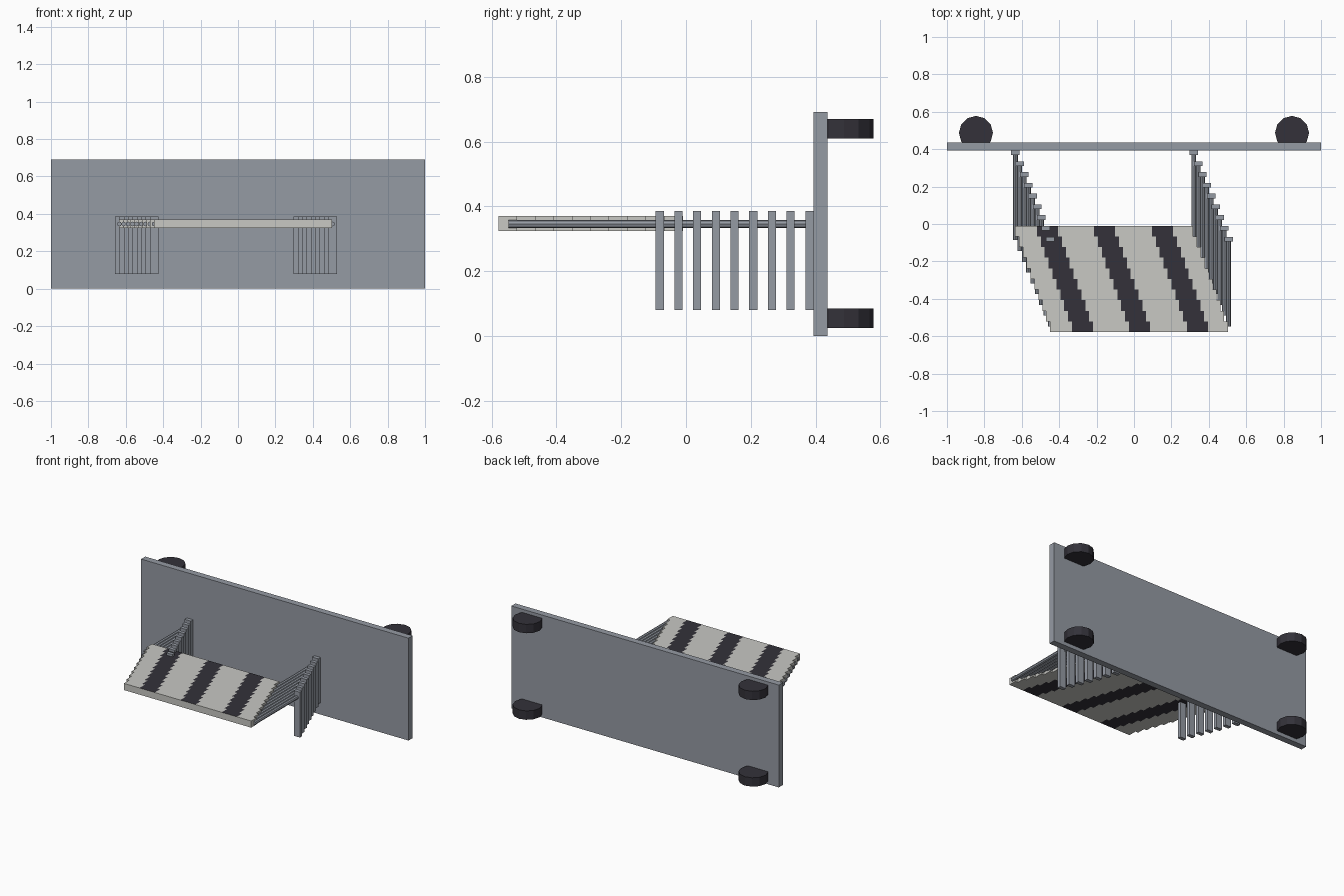
import bpy, bmesh, math
from mathutils import Matrix

if "Cube" in bpy.data.objects:
    bpy.data.objects.remove(bpy.data.objects["Cube"])


def material(name, rgb):
    m = bpy.data.materials.new(name)
    m.diffuse_color = (*rgb, 1)
    m.use_nodes = True
    m.node_tree.nodes["Principled BSDF"].inputs["Base Color"].default_value = m.diffuse_color
    return m


GREY = material("steel grey", (0.30, 0.325, 0.37))
LIGHT = material("off white", (0.58, 0.58, 0.55))
DARK = material("charcoal", (0.033, 0.031, 0.041))


def finish(name, bm, *mats):
    bmesh.ops.recalc_face_normals(bm, faces=bm.faces)
    me = bpy.data.meshes.new(name)
    bm.to_mesh(me)
    bm.free()
    for m in mats:
        me.materials.append(m)
    ob = bpy.data.objects.new(name, me)
    bpy.context.collection.objects.link(ob)
    return ob


def box(bm, x0, x1, y0, y1, z0, z1):
    mat = Matrix.Translation(((x0 + x1) / 2, (y0 + y1) / 2, (z0 + z1) / 2)) \
        @ Matrix.Diagonal((x1 - x0, y1 - y0, z1 - z0, 1))
    bmesh.ops.create_cube(bm, size=1, matrix=mat)


def cylinder(bm, r, depth, sides, mat):
    bmesh.ops.create_cone(bm, cap_ends=True, segments=sides, radius1=r, radius2=r,
                          depth=depth, matrix=mat)


# Upright back panel
bm = bmesh.new()
box(bm, -1, 1, 0.393, 0.437, 0, 0.692)
finish("back_panel", bm, GREY)

# Four round bumpers, partly sunk into the panel
for side, sx in (("left", -1), ("right", 1)):
    for level, z in (("lower", 0.055), ("upper", 0.64)):
        bm = bmesh.new()
        cylinder(bm, 0.091, 0.06, 12, Matrix.Translation((sx * 0.845, 0.487, z)))
        finish(f"bumper_{level}_{side}", bm, DARK)

# Staggered slats with dark stripes on top and underside
STRIPES = ((0.117, 0.230), (0.422, 0.535), (0.732, 0.845))
WIDTH, DEPTH = 0.952, 0.0568
for i in range(10):
    x0 = -0.636 + 0.0208 * i
    y1 = -0.010 - DEPTH * i
    bm = bmesh.new()
    box(bm, x0, x0 + WIDTH, y1 - DEPTH, y1, 0.325, 0.370)
    for cut in (c for s in STRIPES for c in s):
        bmesh.ops.bisect_plane(bm, geom=bm.verts[:] + bm.edges[:] + bm.faces[:],
                               plane_co=(x0 + cut, 0, 0), plane_no=(1, 0, 0))
    bm.normal_update()
    for f in bm.faces:
        x = f.calc_center_median().x - x0
        if abs(f.normal.z) > 0.9 and any(a < x < b for a, b in STRIPES):
            f.material_index = 1
    finish(f"slat_{i + 1}", bm, LIGHT, DARK)

# Two staggered rows of posts, each post carrying a rod toward the slats
for side, start in (("left", -0.634), ("right", 0.320)):
    posts, rods = bmesh.new(), bmesh.new()
    for i in range(9):
        x = start + 0.0232 * i
        y = 0.3805 - 0.0577 * i
        box(posts, x - 0.0225, x + 0.0225, y - 0.0125, y + 0.0125, 0.080, 0.386)
        cylinder(rods, 0.0125, 0.467, 8,
                 Matrix.Translation((x, y - 0.2335, 0.346))
                 @ Matrix.Rotation(math.pi / 2, 4, 'X'))
    finish(f"posts_{side}", posts, GREY)
    finish(f"rods_{side}", rods, GREY)
